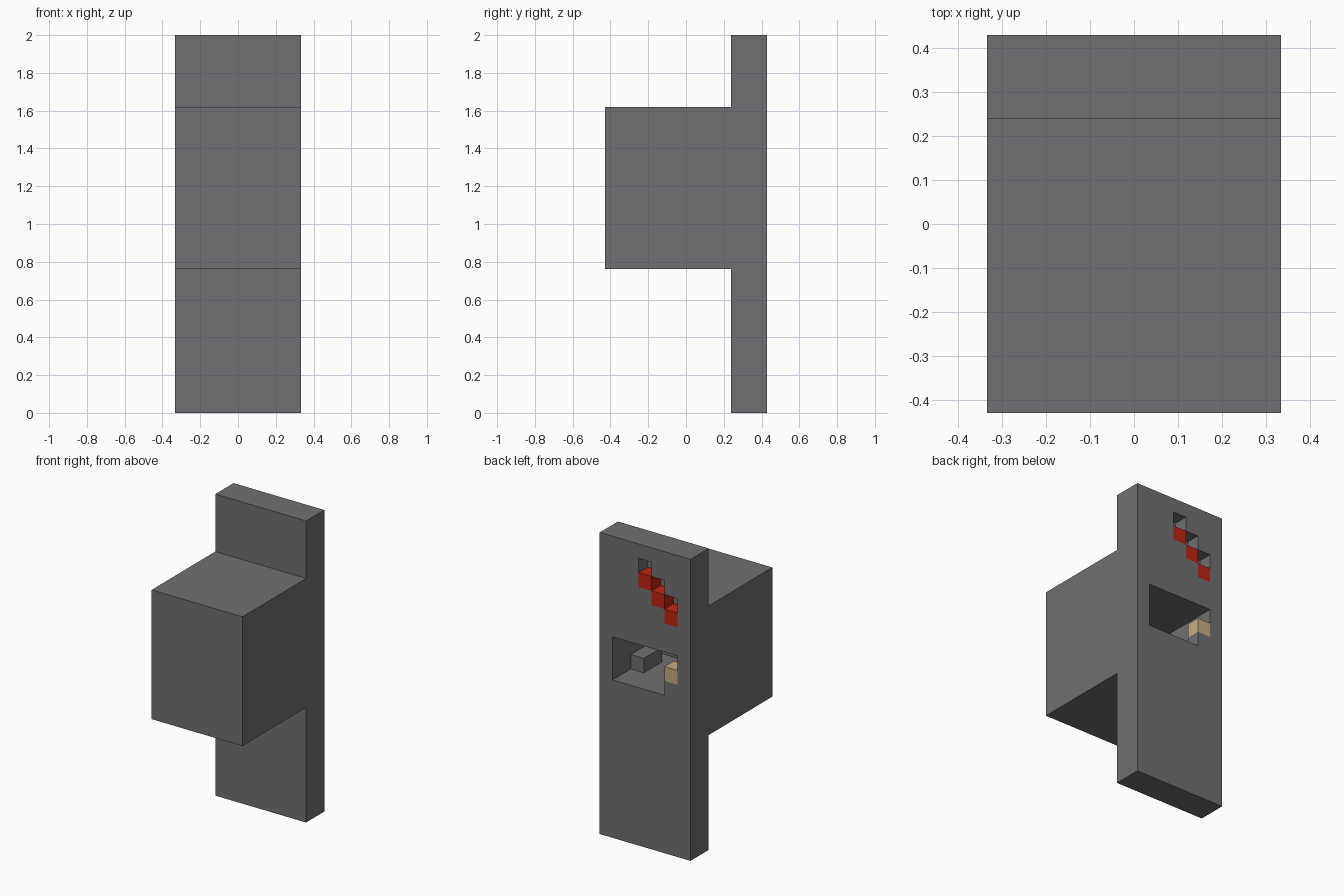
import bpy
import bmesh

U = 2 / 21                      # one block unit
W, D, H = 7, 9, 21              # size in blocks

old = bpy.data.objects.get("Cube")
if old:
    bpy.data.objects.remove(old, do_unlink=True)


def material(name, rgb):
    m = bpy.data.materials.new(name)
    m.use_nodes = True
    m.diffuse_color = (*rgb, 1)
    m.node_tree.nodes["Principled BSDF"].inputs["Base Color"].default_value = (*rgb, 1)
    return m


grey = material("stone grey", (0.162, 0.156, 0.165))
red = material("red", (0.53, 0.018, 0.006))
tan = material("tan", (0.56, 0.42, 0.22))


def new_object(name, bm, mat):
    bmesh.ops.recalc_face_normals(bm, faces=bm.faces)
    mesh = bpy.data.meshes.new(name)
    bm.to_mesh(mesh)
    bm.free()
    mesh.materials.append(mat)
    ob = bpy.data.objects.new(name, mesh)
    bpy.context.collection.objects.link(ob)
    return ob


def block(name, col, row, depth, mat):
    """Box on the back: columns run from the left edge, rows up, depth inward."""
    bm = bmesh.new()
    bmesh.ops.create_cube(bm, size=1)
    for v in bm.verts:
        c = col[v.co.x < 0]
        r = row[v.co.z > 0]
        d = depth[v.co.y < 0]
        v.co = ((W / 2 - c) * U, (D / 2 - d) * U, r * U)
    return new_object(name, bm, mat)


# Upright plate with the projecting box, as one side profile
profile = [(7, 0), (9, 0), (9, 21), (7, 21), (7, 17), (0, 17), (0, 8), (7, 8)]
bm = bmesh.new()
side = bm.faces.new([bm.verts.new((-W / 2 * U, (y - D / 2) * U, z * U)) for y, z in profile])
ext = bmesh.ops.extrude_face_region(bm, geom=[side])
moved = [g for g in ext["geom"] if isinstance(g, bmesh.types.BMVert)]
bmesh.ops.translate(bm, verts=moved, vec=(W * U, 0, 0))
# box underside sits one block lower than its nominal profile row
body = new_object("plate_and_box", bm, grey)

# Chamber and descending steps, cut in from the back
steps = [(3, 18), (4, 17), (5, 16)]
cutters = [block("chamber_cutter", (1, 6), (11, 14), (-1, 5), grey)]
cutters += [block("step_cutter", (c, c + 1), (r, r + 2), (-1, 1), grey) for c, r in steps]
for cutter in cutters:
    cutter.hide_render = True
    mod = body.modifiers.new("cut", "BOOLEAN")
    mod.operation = "DIFFERENCE"
    mod.solver = "EXACT"
    mod.object = cutter

# Bake the cuts, then drop the cutters
graph = bpy.context.evaluated_depsgraph_get()
baked = bpy.data.meshes.new_from_object(body.evaluated_get(graph))
body.modifiers.clear()
body.data = baked
for cutter in cutters:
    bpy.data.objects.remove(cutter, do_unlink=True)

# Red steps, and the small blocks in the chamber
for n, (c, r) in enumerate(steps, 1):
    block(f"red_step_{n}", (c, c + 1), (r, r + 1), (0, 1), red)
block("corner_support", (5, 6), (11, 12), (0, 1), grey)
block("tan_block", (5, 6), (12, 13), (0, 1), tan)
block("chamber_bar", (1, 2), (11, 12), (2, 4), grey)
